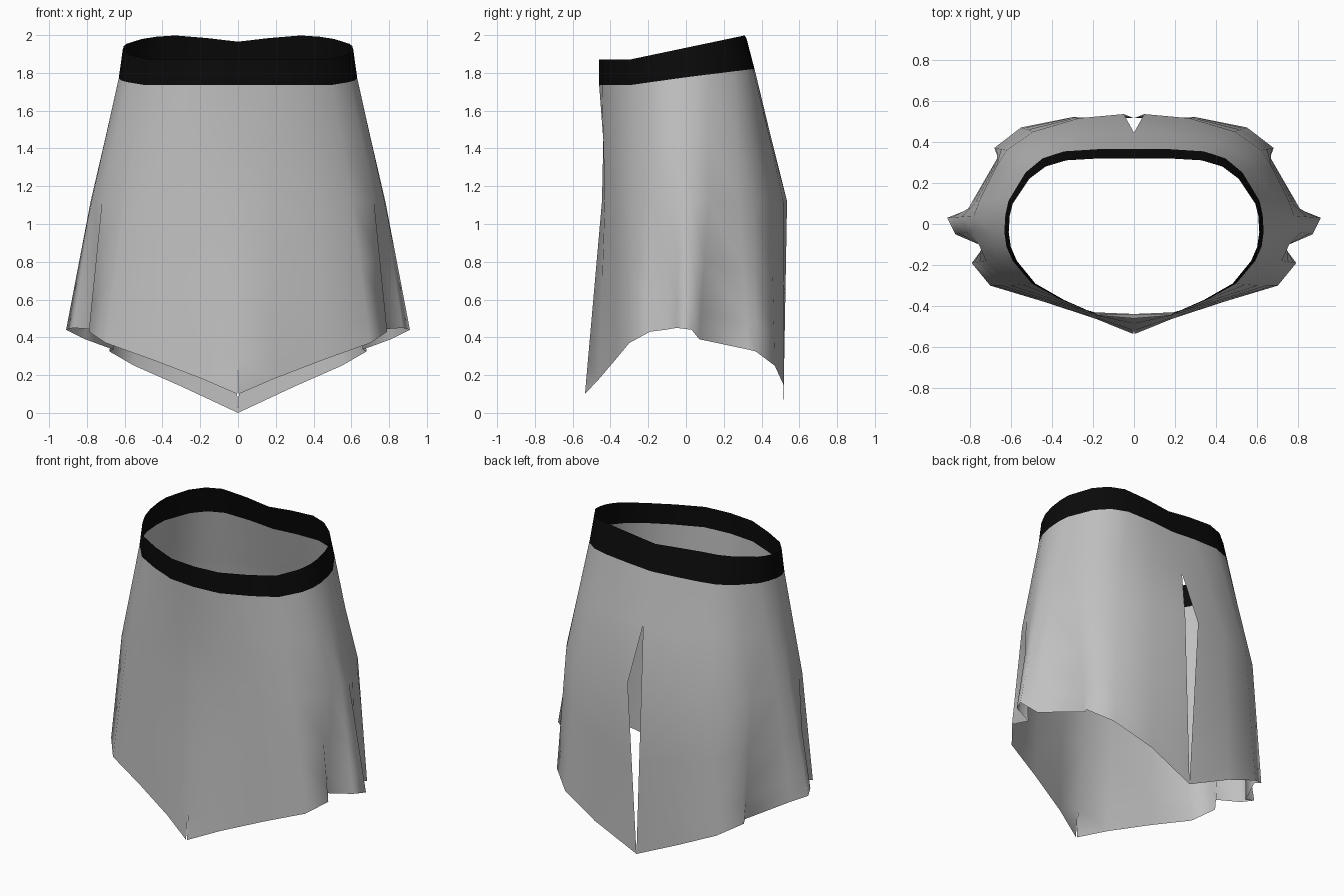
import bpy
import bmesh
from mathutils import Vector

cube = bpy.data.objects.get("Cube")
if cube:
    bpy.data.objects.remove(cube, do_unlink=True)


def make_material(name, value):
    material = bpy.data.materials.new(name)
    material.use_nodes = True
    colour = (value, value, value, 1)
    material.diffuse_color = colour
    shader = material.node_tree.nodes["Principled BSDF"]
    shader.inputs["Base Color"].default_value = colour
    shader.inputs["Roughness"].default_value = 0.8
    return material


def blend_rings(first, second, factor):
    return [a.lerp(b, factor) for a, b in zip(first, second)]


def make_cloth(name, rings, material):
    """Join half rings into a sheet and mirror it across the body."""
    bm = bmesh.new()
    rows = [[bm.verts.new(point) for point in ring] for ring in rings]
    for upper, lower in zip(rows, rows[1:]):
        for k in range(len(upper) - 1):
            bm.faces.new((upper[k], lower[k], lower[k + 1], upper[k + 1]))
    for face in bm.faces:
        face.smooth = True
    bm.normal_update()
    mesh = bpy.data.meshes.new(name)
    bm.to_mesh(mesh)
    bm.free()
    mesh.materials.append(material)
    obj = bpy.data.objects.new(name, mesh)
    bpy.context.collection.objects.link(obj)
    mirror = obj.modifiers.new("Mirror", "MIRROR")
    mirror.use_axis[0] = True
    mirror.merge_threshold = 0.001
    return obj


def waist_height(x, y, base, slope, dip):
    """Waistline rises towards the back and dips at the back centre."""
    height = base + slope * max(0, y + 0.3)
    if y > 0:
        height -= dip * max(0, 1 - x / 0.3)
    return height


# Half outlines run from front centre, round the left side, to back centre
waist = [(0, -.46), (.17, -.445), (.34, -.37), (.48, -.29), (.57, -.18),
         (.6, -.11), (.61, -.04), (.605, .04), (.59, .1), (.51, .22),
         (.43, .28), (.33, .31), (.16, .32), (0, .32)]
hips = [(0, -.445), (.19, -.43), (.42, -.37), (.6, -.3), (.72, -.18),
        (.755, -.1), (.775, -.03), (.78, .04), (.75, .12), (.67, .28),
        (.62, .36), (.49, .45), (.27, .515), (.05, .535)]
hem = [(0, -.535, .1), (.19, -.46, .18), (.45, -.375, .28), (.7, -.3, .37),
       (.79, -.19, .43), (.73, -.11, .44), (.87, -.05, .45), (.91, .03, .44),
       (.81, .07, .39), (.66, .33, .335), (.68, .37, .325), (.55, .47, .25),
       (.3, .52, .14), (0, .515, 0)]

band_top = [Vector((x, y, waist_height(x, y, 1.87, 0.21, 0.035)))
            for x, y in waist]
band_bottom = [Vector((x * 1.035, y + 0.14 * max(0, y),
                       waist_height(x, y, 1.735, 0.14, 0.02)))
               for x, y in waist]
hip_ring = [Vector((x, y, 1.12)) for x, y in hips]
hem_ring = [Vector(point) for point in hem]

# Upper skirt ring, closed at the top of the back slit
upper_ring = blend_rings(band_bottom, hip_ring, 0.47)
upper_ring[0].y += 0.015
upper_ring[-1].x = 0

# Lower skirt rings, with a narrow vent opening at the front hem
thigh_ring = blend_rings(hip_ring, hem_ring, 0.45)
knee_ring = blend_rings(hip_ring, hem_ring, 0.82)
hem_ring[0].x = 0.004

grey = make_material("grey fabric", 0.53)
black = make_material("black band", 0.003)

make_cloth("waistband", [band_top, band_bottom], black)
make_cloth("skirt", [band_bottom, upper_ring, hip_ring, thigh_ring,
                     knee_ring, hem_ring], grey)
